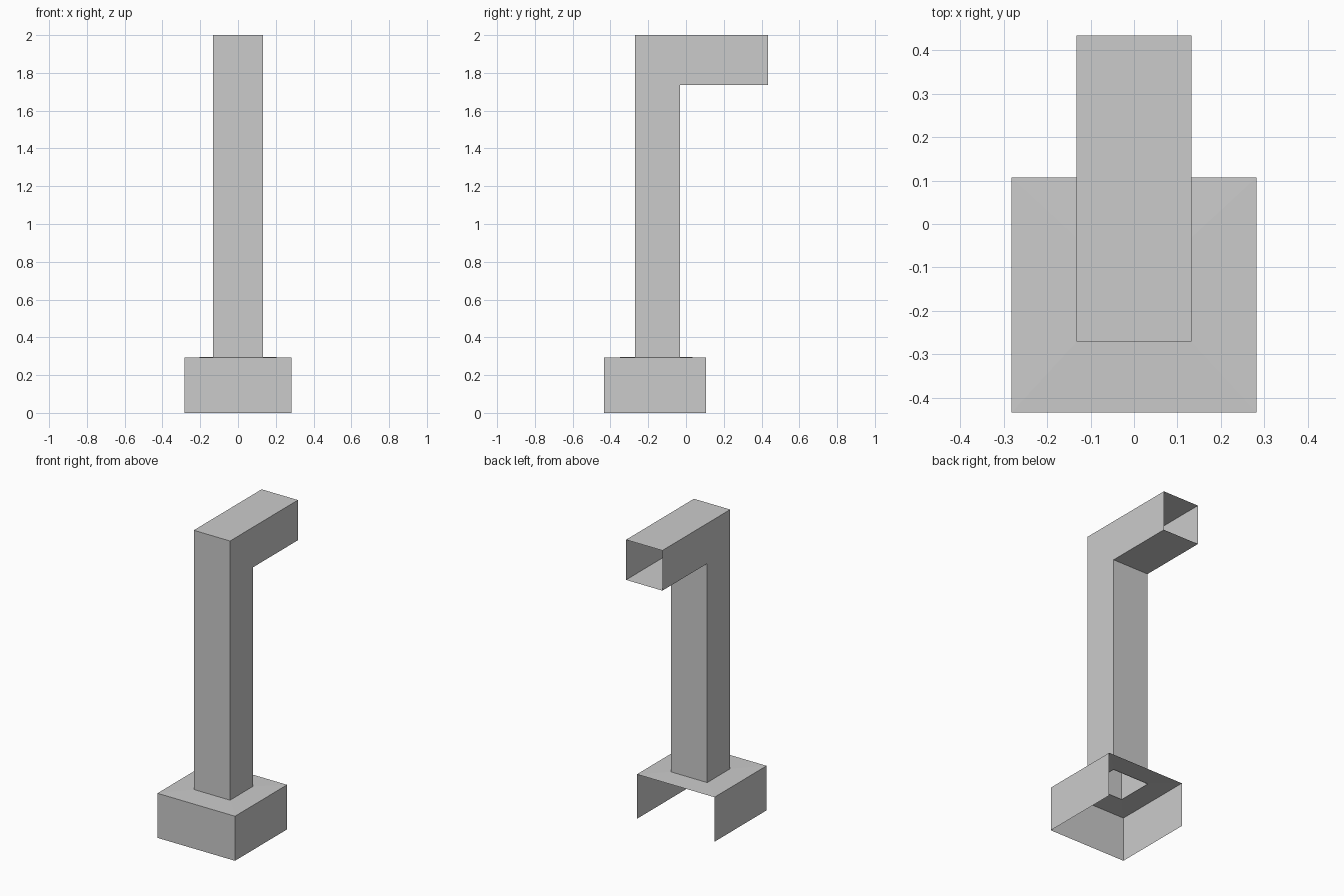
import bpy
import bmesh

if "Cube" in bpy.data.objects:
    bpy.data.objects.remove(bpy.data.objects["Cube"])

BASE_X, BASE_FRONT, BASE_BACK, BASE_TOP = 0.282, -0.434, 0.107, 0.293
POST_X, POST_FRONT, POST_BACK = 0.132, -0.271, -0.032
ARM_BACK, ARM_BOTTOM, TOP = 0.434, 1.736, 2.0


def finish(name, bm):
    mesh = bpy.data.meshes.new(name)
    bm.to_mesh(mesh)
    bm.free()
    obj = bpy.data.objects.new(name, mesh)
    bpy.context.collection.objects.link(obj)
    return obj


def rectangle(bm, half_x, front, back, z):
    """Corner loop: front left, front right, back right, back left."""
    return [bm.verts.new((x, y, z)) for x, y in
            ((-half_x, front), (half_x, front), (half_x, back), (-half_x, back))]


def bridge(bm, lower, upper, sides):
    for i in sides:
        j = (i + 1) % 4
        bm.faces.new((lower[i], lower[j], upper[j], upper[i]))


# Plinth: front and side walls, open back and bottom, top ring around the post
bm = bmesh.new()
bottom = rectangle(bm, BASE_X, BASE_FRONT, BASE_BACK, 0)
rim = rectangle(bm, BASE_X, BASE_FRONT, BASE_BACK, BASE_TOP)
hole = rectangle(bm, POST_X, POST_FRONT, POST_BACK, BASE_TOP + 0.003)
bridge(bm, bottom, rim, (0, 1, 3))
bridge(bm, rim, hole, range(4))
finish("base", bm)

# Hollow post with a backward arm: side profile skinned across x, both ends open
profile = [(POST_BACK, BASE_TOP), (POST_FRONT, BASE_TOP), (POST_FRONT, TOP),
           (ARM_BACK, TOP), (ARM_BACK, ARM_BOTTOM), (POST_BACK, ARM_BOTTOM)]
OPEN_EDGES = (0, 3)
bm = bmesh.new()
left = [bm.verts.new((-POST_X, y, z)) for y, z in profile]
right = [bm.verts.new((POST_X, y, z)) for y, z in profile]
bm.faces.new(left)
bm.faces.new(right[::-1])
for i in range(len(profile)):
    if i not in OPEN_EDGES:
        j = (i + 1) % len(profile)
        bm.faces.new((left[j], left[i], right[i], right[j]))
bmesh.ops.recalc_face_normals(bm, faces=bm.faces)
finish("post_and_arm", bm)
